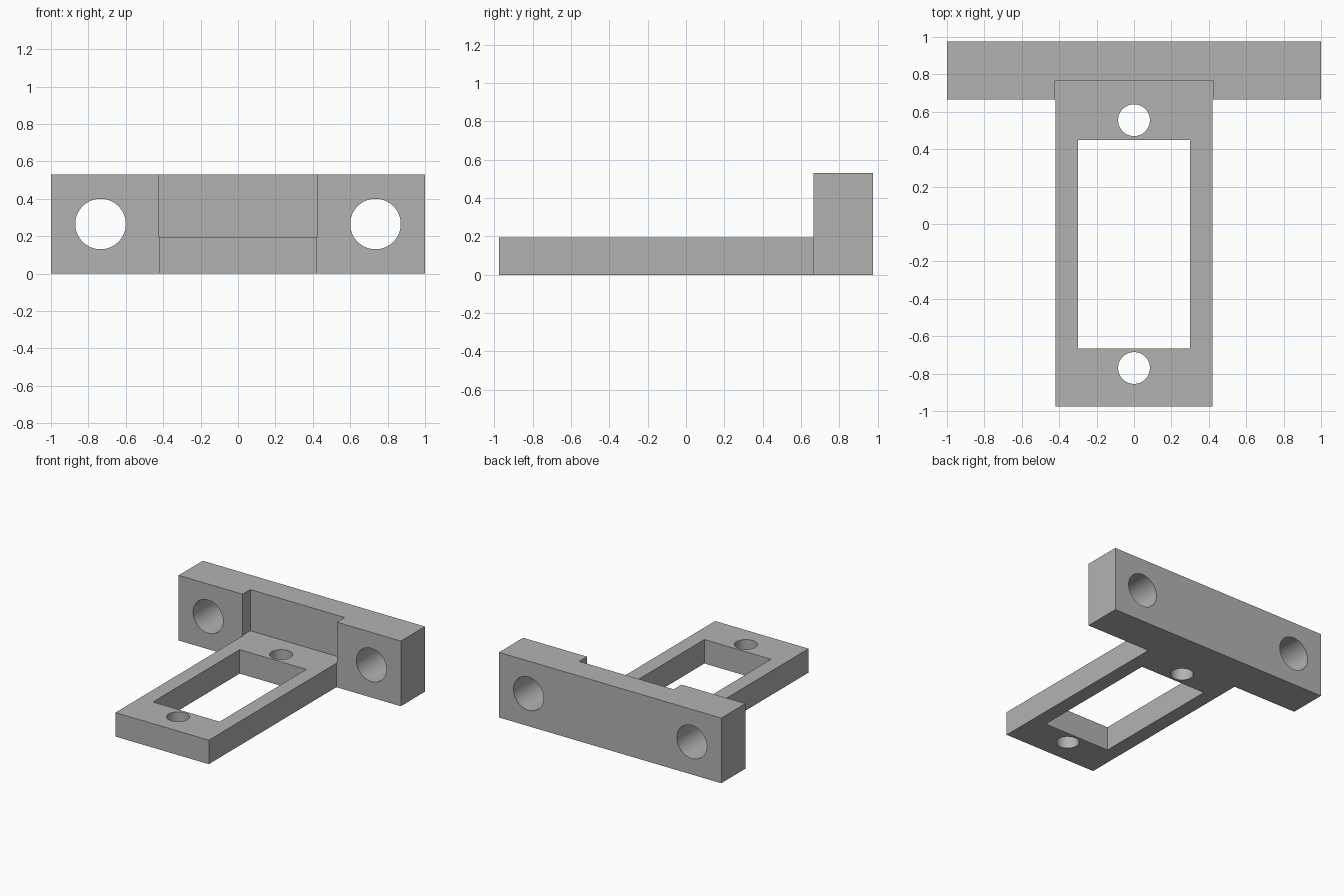
import bpy
import bmesh
import math

default = bpy.data.objects.get("Cube")
if default:
    bpy.data.objects.remove(default, do_unlink=True)

grey = bpy.data.materials.new("plain grey")
grey.use_nodes = True
colour = (0.45, 0.45, 0.45, 1)
grey.diffuse_color = colour
grey.node_tree.nodes["Principled BSDF"].inputs["Base Color"].default_value = colour

BACK, BAR_FRONT, NOTCH_BACK = 0.975, 0.665, 0.765
HEIGHT, PLATE_TOP, PLATE_HALF = 0.53, 0.195, 0.42


def finish(name, bm):
    bmesh.ops.recalc_face_normals(bm, faces=bm.faces)
    mesh = bpy.data.meshes.new(name)
    bm.to_mesh(mesh)
    bm.free()
    mesh.materials.append(grey)
    obj = bpy.data.objects.new(name, mesh)
    bpy.context.collection.objects.link(obj)
    return obj


def prism(name, outline, bottom, top):
    bm = bmesh.new()
    face = bm.faces.new([bm.verts.new((x, y, bottom)) for x, y in outline])
    extruded = bmesh.ops.extrude_face_region(bm, geom=[face])["geom"]
    verts = [v for v in extruded if isinstance(v, bmesh.types.BMVert)]
    bmesh.ops.translate(bm, verts=verts, vec=(0, 0, top - bottom))
    return finish(name, bm)


def box(name, half, front, back, bottom, top):
    outline = [(-half, front), (half, front), (half, back), (-half, back)]
    return prism(name, outline, bottom, top)


def drill(name, radius, location, tilt=0):
    bm = bmesh.new()
    bmesh.ops.create_cone(bm, cap_ends=True, segments=64, radius1=radius,
                          radius2=radius, depth=1)
    obj = finish(name, bm)
    obj.location = location
    obj.rotation_euler.x = tilt
    return obj


# T-shaped body: mounting bar at the back, frame plate towards the front
half_outline = [(PLATE_HALF, -BACK), (PLATE_HALF, BAR_FRONT), (1, BAR_FRONT), (1, BACK)]
outline = half_outline + [(-x, y) for x, y in reversed(half_outline)]
bracket = prism("mounting_bracket", outline, 0, HEIGHT)

# Notch above the plate, and the rectangular window through it
cutters = [
    box("notch_cutter", 0.425, -1.2, NOTCH_BACK, PLATE_TOP, 0.8),
    box("window_cutter", 0.3, -0.665, 0.45, -0.2, 0.8),
]

# Screw holes through the plate and the bar
for end, y in (("front", -0.77), ("back", 0.555)):
    cutters.append(drill(end + "_screw_hole_cutter", 0.085, (0, y, 0.1)))
for side, x in (("left", 0.735), ("right", -0.735)):
    cutters.append(drill(side + "_bar_hole_cutter", 0.135, (x, 0.82, 0.265), math.pi / 2))

for cutter in cutters:
    cut = bracket.modifiers.new(cutter.name, "BOOLEAN")
    cut.operation = "DIFFERENCE"
    cut.solver = "EXACT"
    cut.object = cutter

# Bake the cuts so the cutters are no longer needed
bpy.context.view_layer.update()
baked = bpy.data.meshes.new_from_object(
    bracket.evaluated_get(bpy.context.evaluated_depsgraph_get()))
bracket.modifiers.clear()
bracket.data = baked
for cutter in cutters:
    bpy.data.objects.remove(cutter, do_unlink=True)

# Smooth hole walls with sharp rims
bpy.ops.object.select_all(action="DESELECT")
bracket.select_set(True)
bpy.context.view_layer.objects.active = bracket
bpy.ops.object.shade_smooth_by_angle(angle=math.radians(30))
